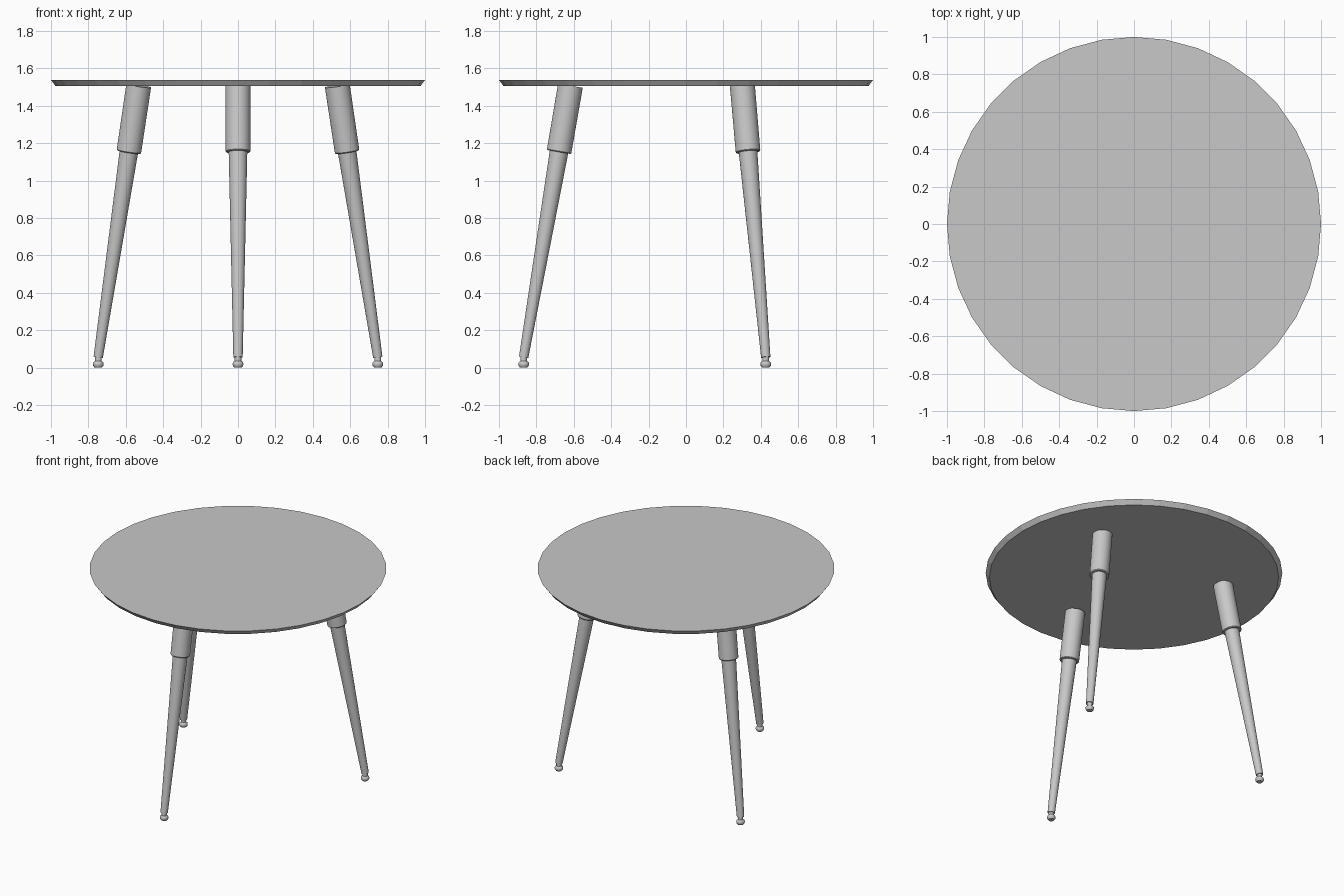
import bpy
import bmesh
import math
from mathutils import Matrix, Vector

cube = bpy.data.objects.get("Cube")
if cube:
    bpy.data.objects.remove(cube, do_unlink=True)

grey = bpy.data.materials.new("grey")
grey.use_nodes = True
grey.diffuse_color = (0.58, 0.58, 0.58, 1)
grey.node_tree.nodes["Principled BSDF"].inputs["Base Color"].default_value = grey.diffuse_color


def lathe(name, profile, sides, matrix=Matrix(), smooth=True):
    """Turn a closed (radius, height) profile around the local z axis."""
    bm = bmesh.new()
    rings = []
    for radius, height in profile:
        angles = [2 * math.pi * i / sides for i in range(sides)]
        rings.append([bm.verts.new((radius * math.cos(a), radius * math.sin(a), height))
                      for a in angles])
    for low, high in zip(rings, rings[1:]):
        for i in range(sides):
            j = (i + 1) % sides
            bm.faces.new((low[i], low[j], high[j], high[i]))
    bm.faces.new(rings[0][::-1])
    bm.faces.new(rings[-1])
    mesh = bpy.data.meshes.new(name)
    bm.to_mesh(mesh)
    bm.free()
    mesh.transform(matrix)
    mesh.materials.append(grey)
    obj = bpy.data.objects.new(name, mesh)
    bpy.context.collection.objects.link(obj)
    if smooth:
        bpy.ops.object.select_all(action="DESELECT")
        obj.select_set(True)
        bpy.context.view_layer.objects.active = obj
        bpy.ops.object.shade_smooth_by_angle(angle=math.radians(35))
    return obj


# Round top with an undercut edge
lathe("table_top", [(0.976, 1.505), (1.0, 1.538)], 36, smooth=False)

# Three splayed legs, each with a sleeve, a tapered shaft and a foot
centre = Vector((0, -0.005, 0))
for name, degrees in (("front", -90), ("back_left", 30), ("back_right", 150)):
    a = math.radians(degrees)
    outward = Vector((math.cos(a), math.sin(a), 0))
    foot = centre + outward * 0.863
    bottom = foot + Vector((0, 0, 0.055))
    top = centre + outward * 0.613 + Vector((0, 0, 1.507))
    axis = top - bottom
    length = axis.length
    tilt = Matrix.Translation(bottom) @ axis.to_track_quat("Z", "Y").to_matrix().to_4x4()

    lathe(name + "_leg_sleeve",
          [(0.062, length - 0.36), (0.066, length - 0.355), (0.067, length)], 32, tilt)
    lathe(name + "_leg_shaft", [(0.025, 0), (0.05, length - 0.35)], 32, tilt)
    lathe(name + "_leg_foot",
          [(0.02, 0), (0.027, 0.009), (0.029, 0.018), (0.027, 0.027),
           (0.018, 0.036), (0.018, 0.062)],
          24, Matrix.Translation(foot))
